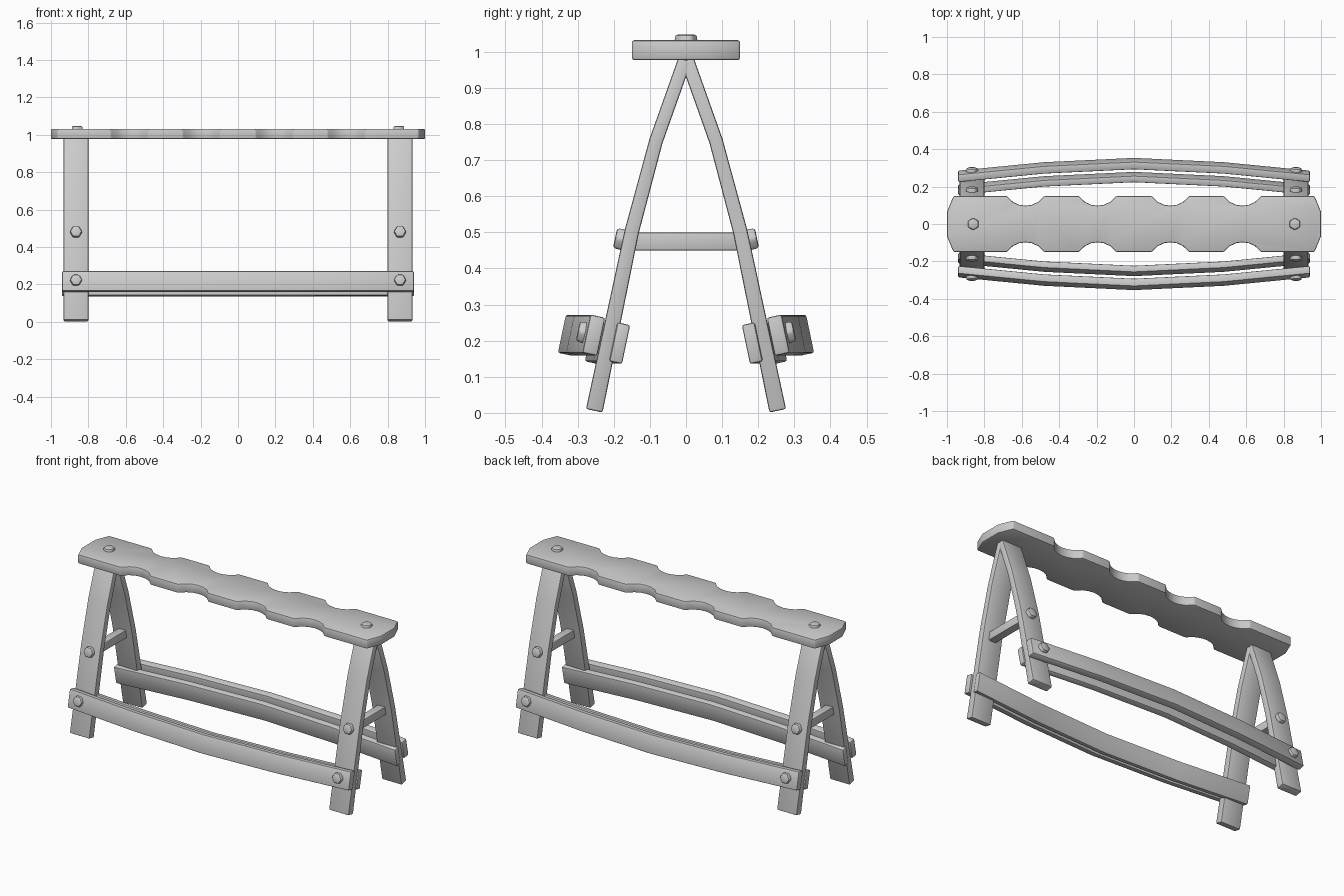
import bpy, bmesh, math
from mathutils import Vector, Matrix

if "Cube" in bpy.data.objects:
    bpy.data.objects.remove(bpy.data.objects["Cube"])

TILT = math.atan2(0.104, 0.495)   # lean of the lower leg


def finish(name, bm, bevel, limit=0.5):
    bmesh.ops.recalc_face_normals(bm, faces=bm.faces)
    edges = [e for e in bm.edges if e.calc_face_angle(0) > limit]
    bmesh.ops.bevel(bm, geom=edges, offset=bevel, segments=2, profile=0.5,
                    affect='EDGES', clamp_overlap=True)
    me = bpy.data.meshes.new(name)
    bm.to_mesh(me)
    bm.free()
    ob = bpy.data.objects.new(name, me)
    bpy.context.collection.objects.link(ob)
    bpy.ops.object.select_all(action='DESELECT')
    ob.select_set(True)
    bpy.context.view_layer.objects.active = ob
    bpy.ops.object.shade_smooth_by_angle(angle=math.radians(35))
    return ob


def loft(name, loops, bevel):
    """Skin equal-length point loops and cap both ends."""
    bm = bmesh.new()
    rings = [[bm.verts.new(p) for p in loop] for loop in loops]
    n = len(rings[0])
    for a, b in zip(rings, rings[1:]):
        for i in range(n):
            j = (i + 1) % n
            bm.faces.new((a[i], a[j], b[j], b[i]))
    bm.faces.new(rings[0])
    bm.faces.new(rings[-1])
    return finish(name, bm, bevel)


def bolt(name, loc, direction, spin=0.0):
    bm = bmesh.new()
    bmesh.ops.create_cone(bm, cap_ends=True, segments=6, radius1=0.035,
                          radius2=0.032, depth=0.04)
    rot = Vector(direction).to_track_quat('Z', 'Y').to_matrix().to_4x4()
    bm.transform(Matrix.Translation(loc) @ rot @ Matrix.Rotation(spin, 4, 'Z'))
    finish(name, bm, 0.007)


def rail(name, s, y, z, half_t, half_h):
    """Bowed board, leaning with the legs, on side s."""
    c, t = math.cos(TILT), math.sin(TILT)
    loops = []
    for x, bow in ((-0.94, 0), (-0.48, 0.045), (0, 0.068), (0.48, 0.045), (0.94, 0)):
        loop = []
        for a, b in ((-1, -1), (1, -1), (1, 1), (-1, 1)):
            u, v = a * half_t, b * half_h
            loop.append((x, s * (y + bow + u * c - v * t), z + u * t + v * c))
        loops.append(loop)
    loft(name, loops, 0.006)


# Top plank with scalloped edges and clipped ends
edge = [(-1.0, 0.065), (-0.965, 0.15)]
for cx in (-0.58, -0.195, 0.195, 0.58):
    for i in range(7):
        u = -1 + i / 3
        edge.append((cx + 0.1 * u, 0.15 - 0.052 * (1 - u * u) ** 0.8))
edge += [(0.965, 0.15), (1.0, 0.065)]
outline = edge + [(x, -y) for x, y in reversed(edge)]
loft("top_plank", [[(x, y, z) for x, y in outline] for z in (0.977, 1.032)], 0.007)

# Leg centre line (y, z, thickness), top to foot
path = [(0.003, 0.978, 0.038), (0.083, 0.753, 0.038),
        (0.150, 0.503, 0.040), (0.254, 0.006, 0.047)]

for s, side in ((-1, "front"), (1, "back")):
    for m, end in ((-1, "left"), (1, "right")):
        # Bent leg
        loops = []
        for i, (y, z, th) in enumerate(path):
            a, b = path[max(i - 1, 0)], path[min(i + 1, 3)]
            d = Vector((b[0] - a[0], b[1] - a[1])).normalized()
            n = Vector((-d.y, d.x)) * th / 2
            loops.append([(m * x, s * (y + k * n.x), z + k * n.y)
                          for x, k in ((0.80, -1), (0.932, -1), (0.932, 1), (0.80, 1))])
        loft(f"{side}_{end}_leg", loops, 0.006)
        # Bolts through the cross bar and the rails
        out = (0, s * math.cos(TILT), math.sin(TILT))
        bolt(f"{side}_{end}_bar_bolt", (m * 0.866, s * 0.177, 0.48), out, math.pi / 6)
        bolt(f"{side}_{end}_rail_bolt", (m * 0.866, s * 0.280, 0.222), out, math.pi / 6)
    # Long rails either side of the legs
    rail(f"{side}_outer_rail", s, 0.255, 0.215, 0.021, 0.054)
    rail(f"{side}_inner_rail", s, 0.183, 0.193, 0.018, 0.055)

for m, end in ((-1, "left"), (1, "right")):
    # Cross bar between the legs
    loft(f"{end}_cross_bar",
         [[(m * 0.866 + a * 0.025, y, 0.475 + b * 0.025)
           for a, b in ((-1, -1), (1, -1), (1, 1), (-1, 1))] for y in (-0.16, 0.16)], 0.005)
    # Bolt in the plank
    bolt(f"{end}_plank_bolt", (m * 0.86, 0, 1.027), (0, 0, 1))
